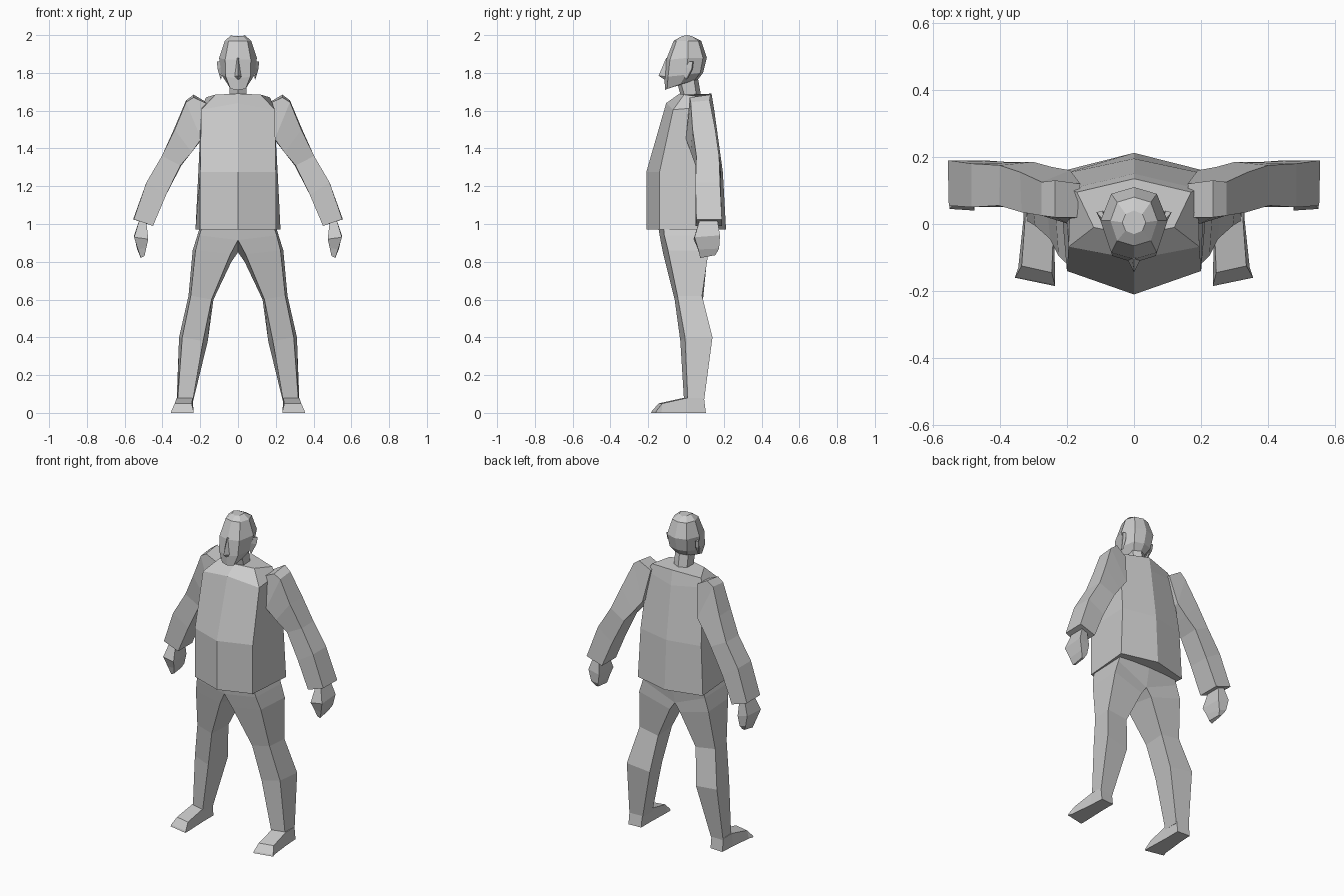
import bpy, bmesh

grey = bpy.data.materials.new("plain_grey")
grey.diffuse_color = (0.6, 0.6, 0.6, 1)


def loft(name, rings, mirror=False):
    """Skin closed rings of points in order and cap both ends."""
    bm = bmesh.new()
    vr = [[bm.verts.new(p) for p in r] for r in rings]
    n = len(vr[0])
    for a, b in zip(vr, vr[1:]):
        for i in range(n):
            j = (i + 1) % n
            bm.faces.new((a[i], a[j], b[j], b[i]))
    bm.faces.new(vr[0])
    bm.faces.new(vr[-1])
    bmesh.ops.remove_doubles(bm, verts=bm.verts, dist=0.0005)
    bmesh.ops.recalc_face_normals(bm, faces=bm.faces)
    me = bpy.data.meshes.new(name)
    bm.to_mesh(me)
    bm.free()
    me.materials.append(grey)
    ob = bpy.data.objects.new(name, me)
    bpy.context.collection.objects.link(ob)
    if mirror:
        ob.modifiers.new("mirror", 'MIRROR').use_mirror_merge = False
    return ob


def sym(half):
    """Close a half ring (front centre, side points, back centre) across x."""
    return half + [(-x, y, z) for x, y, z in half[-2:0:-1]]


# Jacket body: ridged at front and back centre
loft("jacket_body", [sym(h) for h in (
    [(0, -.21, .97), (.20, -.14, .97), (.225, .155, .97), (0, .212, .97)],
    [(0, -.21, 1.275), (.20, -.14, 1.275), (.21, .15, 1.275), (0, .195, 1.275)],
    [(0, -.105, 1.64), (.195, -.068, 1.605), (.19, .105, 1.62), (0, .15, 1.60)],
    [(0, -.035, 1.69), (.12, -.01, 1.685), (.17, .095, 1.67), (0, .135, 1.69)],
)])

# Sleeves: ring order is outer front, inner front, inner back, outer back
loft("sleeve", [
    [(.235, .02, 1.67), (.17, .02, 1.64), (.16, .12, 1.64), (.235, .13, 1.685)],
    [(.275, .025, 1.645), (.195, 0, 1.45), (.19, .16, 1.45), (.275, .125, 1.655)],
    [(.335, .035, 1.50), (.245, .025, 1.38), (.245, .17, 1.38), (.34, .155, 1.50)],
    [(.403, .055, 1.36), (.305, .05, 1.31), (.30, .185, 1.31), (.40, .175, 1.36)],
    [(.485, .05, 1.22), (.38, .05, 1.155), (.38, .185, 1.155), (.485, .18, 1.22)],
    [(.552, .055, 1.025), (.45, .05, .99), (.45, .19, .99), (.555, .19, 1.025)],
], True)

# Hands: flattened mitten shape
loft("hand", [
    [(.52, .075, 1.03), (.485, .075, 1.01), (.485, .165, 1.01), (.52, .165, 1.03)],
    [(.55, .045, .93), (.475, .04, .92), (.48, .175, .92), (.55, .18, .94)],
    [(.53, .065, .865), (.485, .06, .875), (.49, .17, .86), (.535, .175, .87)],
    [(.515, .075, .82), (.495, .075, .83), (.50, .155, .835), (.515, .155, .835)],
], True)

# Trouser legs meeting at the crotch
loft("trouser_leg", [
    [(.185, -.12, 1.0), (0, -.15, 1.0), (0, .14, 1.0), (.195, .12, 1.0)],
    [(.205, -.115, .94), (0, -.135, .915), (0, .11, .85), (.215, .12, .94)],
    [(.225, -.095, .86), (.04, -.12, .84), (.035, .11, .80), (.24, .12, .86)],
    [(.25, -.045, .62), (.14, -.06, .60), (.13, .09, .60), (.262, .085, .62)],
    [(.295, -.005, .40), (.185, -.03, .38), (.16, .13, .38), (.312, .14, .40)],
    [(.32, .01, .06), (.24, -.01, .06), (.238, .09, .06), (.325, .095, .06)],
], True)

# Shoes: sections from heel to toe
loft("shoe", [
    [(.24, .10, .0), (.325, .105, .0), (.325, .095, .08), (.24, .09, .08)],
    [(.24, .0, .0), (.33, .01, .0), (.325, .01, .08), (.24, -.01, .08)],
    [(.235, -.15, .0), (.345, -.13, .0), (.335, -.125, .05), (.245, -.145, .05)],
    [(.235, -.185, .0), (.355, -.16, .0), (.353, -.157, .01), (.236, -.18, .01)],
], True)

# Neck
loft("neck", [sym(h) for h in (
    [(0, -.02, 1.65), (.045, 0, 1.65), (.045, .06, 1.65), (0, .085, 1.65)],
    [(0, -.05, 1.76), (.045, -.03, 1.76), (.045, .04, 1.78), (0, .06, 1.79)],
)])

# Head: chin, jaw, brow, crown edge, crown
loft("head", [sym(h) for h in (
    [(0, -.11, 1.71), (.04, -.10, 1.715), (.055, -.03, 1.74), (.04, .045, 1.76), (0, .06, 1.76)],
    [(0, -.115, 1.77), (.065, -.095, 1.78), (.088, 0, 1.79), (.06, .075, 1.80), (0, .09, 1.80)],
    [(0, -.105, 1.87), (.068, -.085, 1.87), (.10, .01, 1.88), (.068, .09, 1.88), (0, .11, 1.88)],
    [(0, -.065, 1.97), (.05, -.05, 1.97), (.07, .01, 1.97), (.05, .065, 1.97), (0, .08, 1.97)],
    [(0, -.03, 1.99), (.025, -.02, 1.995), (.035, .005, 2.0), (.025, .03, 1.995), (0, .04, 1.99)],
)])

# Nose: thin wedge
loft("nose", [sym(h) for h in (
    [(0, -.105, 1.88), (.006, -.10, 1.88), (0, -.09, 1.88)],
    [(0, -.145, 1.785), (.018, -.108, 1.78), (0, -.09, 1.78)],
    [(0, -.115, 1.765), (.012, -.105, 1.765), (0, -.09, 1.765)],
)])

# Ears: slanted flaps
loft("ear", [
    [(.088, -.01, 1.78), (.092, .0, 1.765), (.088, .01, 1.77)],
    [(.092, -.005, 1.83), (.108, .03, 1.82), (.09, .035, 1.82)],
    [(.094, .015, 1.86), (.112, .035, 1.86), (.092, .04, 1.86)],
], True)
